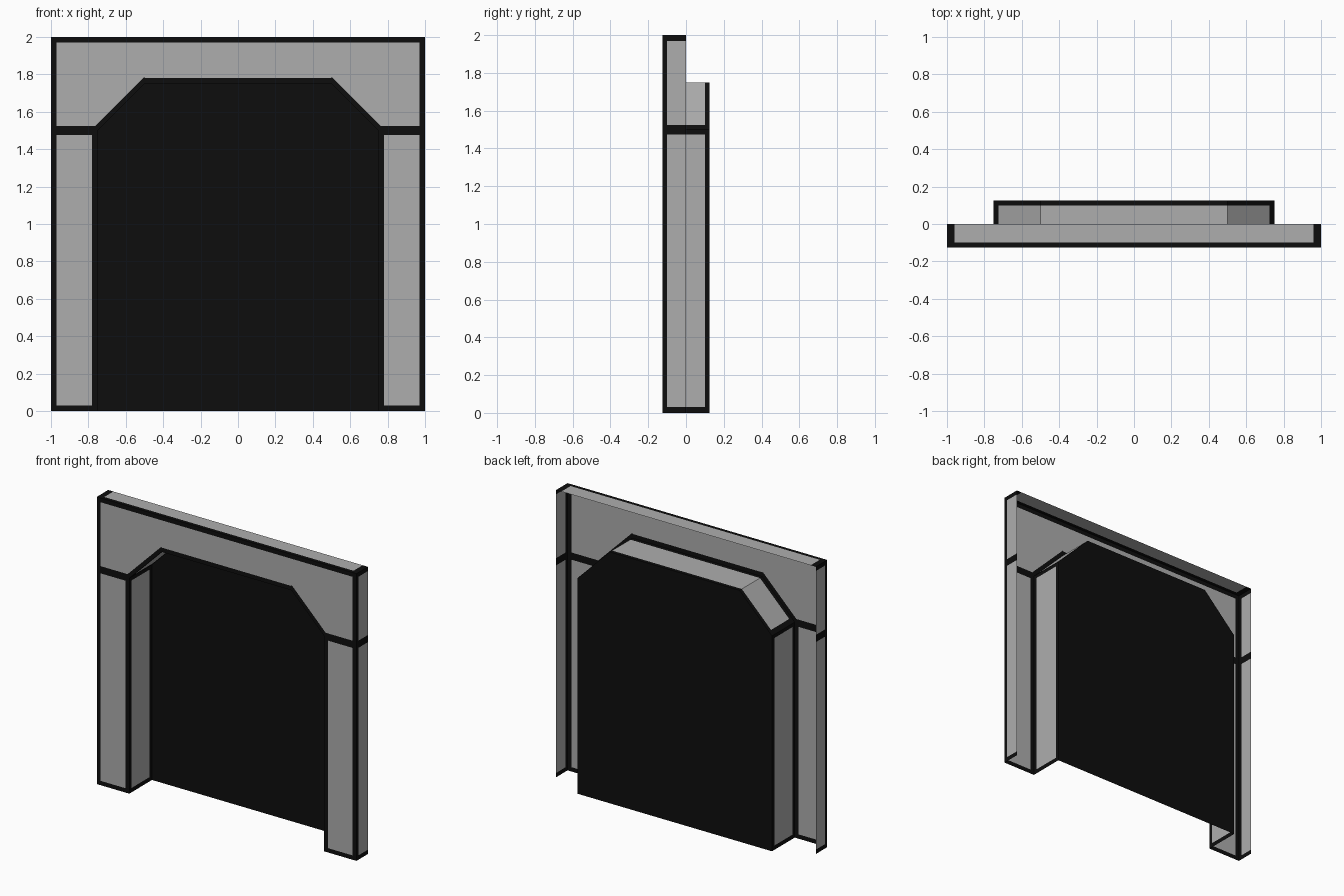
import bpy
import bmesh
from mathutils import Vector

if "Cube" in bpy.data.objects:
    bpy.data.objects.remove(bpy.data.objects["Cube"])


def colour(name, v):
    m = bpy.data.materials.new(name)
    m.diffuse_color = (v, v, v, 1)
    m.use_nodes = True
    m.node_tree.nodes["Principled BSDF"].inputs["Base Color"].default_value = m.diffuse_color
    return m


GREY = colour("light grey", 0.42)
BLACK = colour("black trim", 0.0042)
X, Y, Z, XZ = (1, 0, 0), (0, 1, 0), (0, 0, 1), (1, 0, 1)
BAND = [(Z, 1.475), (Z, 1.525)]
D = 0.125      # half depth of the recess
T = 0.025      # trim width


def panel(name, polys, cuts, is_trim):
    """Right half of a sheet, cut along trim lines, coloured by position, mirrored."""
    bm = bmesh.new()
    for p in polys:
        bm.faces.new([bm.verts.new(v) for v in p])
    bmesh.ops.remove_doubles(bm, verts=bm.verts[:], dist=1e-5)
    for n, d in cuts:
        n = Vector(n)
        bmesh.ops.bisect_plane(bm, geom=bm.verts[:] + bm.edges[:] + bm.faces[:],
                               plane_co=n * (d / n.length_squared), plane_no=n, dist=1e-5)
    for f in bm.faces:
        f.material_index = int(is_trim(*f.calc_center_median()))
    me = bpy.data.meshes.new(name)
    bm.to_mesh(me)
    bm.free()
    me.materials.append(GREY)
    me.materials.append(BLACK)
    ob = bpy.data.objects.new(name, me)
    bpy.context.collection.objects.link(ob)
    mod = ob.modifiers.new("mirror", 'MIRROR')
    mod.use_axis[0] = True


def xz(y, *pts):
    return [(x, y, z) for x, z in pts]


def strip(a, b, y0, y1):
    """Quad running between two (x, z) points, swept in depth."""
    return [(a[0], y0, a[1]), (a[0], y1, a[1]), (b[0], y1, b[1]), (b[0], y0, b[1])]


def in_band(z):
    return abs(z - 1.5) < T


# front legs
panel("front_leg", [xz(-D, (.75, 0), (1, 0), (1, 1.5), (.75, 1.5))],
      [(X, .78), (X, .97), (Z, .03), (Z, 1.475)],
      lambda x, y, z: x < .78 or x > .97 or z < .03 or z > 1.475)

# lintel with angled corners
panel("front_lintel",
      [xz(-D, (.75, 1.5), (1, 1.5), (1, 2), (.5, 2), (.5, 1.75)),
       xz(-D, (0, 1.75), (.5, 1.75), (.5, 2), (0, 2))],
      [(X, .97), (Z, 1.97), (Z, 1.525), (Z, 1.78), (XZ, 2.288)],
      lambda x, y, z: (x > .97 or z > 1.97 or z < 1.525 or x + z < 2.288
                       and x > .5 or z < 1.78 and x < .5))

# outer rim
panel("outer_side", [strip((1, 0), (1, 2), -D, 0)],
      [(Y, -D + T), (Z, .03), (Z, 1.97)] + BAND,
      lambda x, y, z: y < -D + T or z < .03 or z > 1.97 or in_band(z))
panel("top_rim", [strip((1, 2), (0, 2), -D, 0)],
      [(Y, -D + T), (X, .96)],
      lambda x, y, z: y < -D + T or x > .96)

# recess walls: jamb, sloped corner and ceiling
panel("recess_wall",
      [strip((.75, 0), (.75, 1.5), -D, D),
       strip((.75, 1.5), (.5, 1.75), -D, D),
       strip((.5, 1.75), (0, 1.75), -D, D)],
      [(Y, -D + T), (Y, D - T), (Z, .03)] + BAND,
      lambda x, y, z: abs(y) > D - T or z < .03 or in_band(z))

# back of the recess
panel("back_panel",
      [xz(D, (0, 0), (.75, 0), (.75, 1.5), (.5, 1.75), (0, 1.75))],
      [], lambda x, y, z: True)
